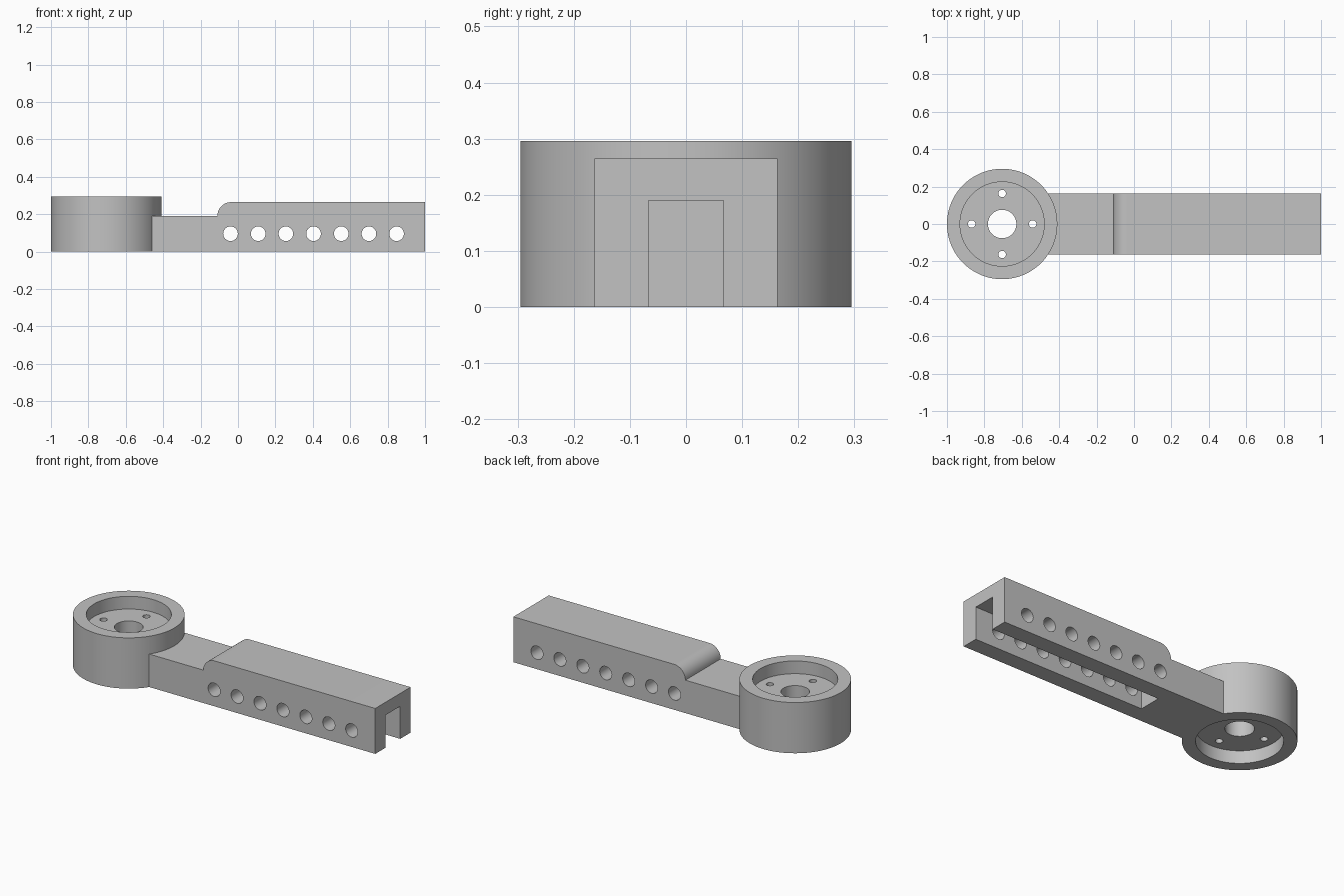
import bpy, bmesh, math
from mathutils import Matrix, Vector

if "Cube" in bpy.data.objects:
    bpy.data.objects.remove(bpy.data.objects["Cube"], do_unlink=True)

# Plain grey material
GREY = (0.54, 0.54, 0.54, 1)
mat = bpy.data.materials.new("grey")
mat.use_nodes = True
mat.diffuse_color = GREY
mat.node_tree.nodes["Principled BSDF"].inputs["Base Color"].default_value = GREY

HUB_X, HUB_R, HUB_H = -0.705, 0.295, 0.296
ARM_W, STEP_Z, TOP_Z, STEP_X = 0.163, 0.192, 0.265, -0.11


def make(name, bm):
    bmesh.ops.recalc_face_normals(bm, faces=bm.faces)
    mesh = bpy.data.meshes.new(name)
    bm.to_mesh(mesh)
    bm.free()
    mesh.materials.append(mat)
    ob = bpy.data.objects.new(name, mesh)
    bpy.context.collection.objects.link(ob)
    return ob


def cylinder(name, centre, radius, length, segments, axis="Z"):
    bm = bmesh.new()
    m = Matrix.Translation(centre)
    if axis == "Y":
        m = m @ Matrix.Rotation(math.pi / 2, 4, "X")
    bmesh.ops.create_cone(bm, cap_ends=True, segments=segments, radius1=radius,
                          radius2=radius, depth=length, matrix=m)
    return make(name, bm)


def box(name, lo, hi):
    bm = bmesh.new()
    lo, hi = Vector(lo), Vector(hi)
    bmesh.ops.create_cube(bm, size=1, matrix=Matrix.Translation((lo + hi) / 2)
                          @ Matrix.Diagonal((*(hi - lo), 1)))
    return make(name, bm)


def combine(target, tool, operation):
    mod = target.modifiers.new(tool.name, "BOOLEAN")
    mod.operation, mod.solver, mod.object = operation, "EXACT", tool
    bpy.ops.object.select_all(action="DESELECT")
    bpy.context.view_layer.objects.active = target
    target.select_set(True)
    bpy.ops.object.modifier_apply(modifier=mod.name)
    bpy.data.objects.remove(tool, do_unlink=True)


# Arm: side profile with a rounded step, extruded across y
r = TOP_Z - STEP_Z
profile = [(-0.55, 0), (1, 0), (1, TOP_Z)]
for i in range(17):
    a = math.pi / 2 * (1 + i / 16)
    profile.append((STEP_X + r + r * math.cos(a), STEP_Z + r * math.sin(a)))
profile.append((-0.55, STEP_Z))
bm = bmesh.new()
face = bm.faces.new([bm.verts.new((x, -ARM_W, z)) for x, z in profile])
ext = bmesh.ops.extrude_face_region(bm, geom=[face])
bmesh.ops.translate(bm, vec=(0, 2 * ARM_W, 0),
                    verts=[g for g in ext["geom"] if isinstance(g, bmesh.types.BMVert)])
arm = make("arm", bm)

# Hub drum joined with the arm
body = cylinder("hub_and_arm", (HUB_X, 0, HUB_H / 2), HUB_R, HUB_H, 128)
combine(body, arm, "UNION")

# Channel under the arm, open at the far end
combine(body, box("channel", (-0.106, -0.067, -0.1), (1.1, 0.067, 0.19)), "DIFFERENCE")

# Row of cross holes
for i in range(7):
    hole = cylinder("cross_hole", (-0.04 + 0.148 * i, 0, 0.096), 0.039, 1, 40, "Y")
    combine(body, hole, "DIFFERENCE")

# Round recesses in the top and bottom of the hub
DEPTH = 0.074
for z in (DEPTH - 0.1, HUB_H - DEPTH + 0.1):
    combine(body, cylinder("recess", (HUB_X, 0, z), 0.225, 0.2, 96), "DIFFERENCE")

# Centre bore and four screw holes
combine(body, cylinder("bore", (HUB_X, 0, 0.15), 0.076, 1, 64), "DIFFERENCE")
for dx, dy in ((1, 0), (-1, 0), (0, 1), (0, -1)):
    hole = cylinder("screw_hole", (HUB_X + 0.163 * dx, 0.163 * dy, 0.15), 0.02, 1, 32)
    combine(body, hole, "DIFFERENCE")

# Smooth the round walls, keep edges crisp
bpy.ops.object.select_all(action="DESELECT")
body.select_set(True)
bpy.context.view_layer.objects.active = body
bpy.ops.object.shade_smooth_by_angle(angle=math.radians(30))
